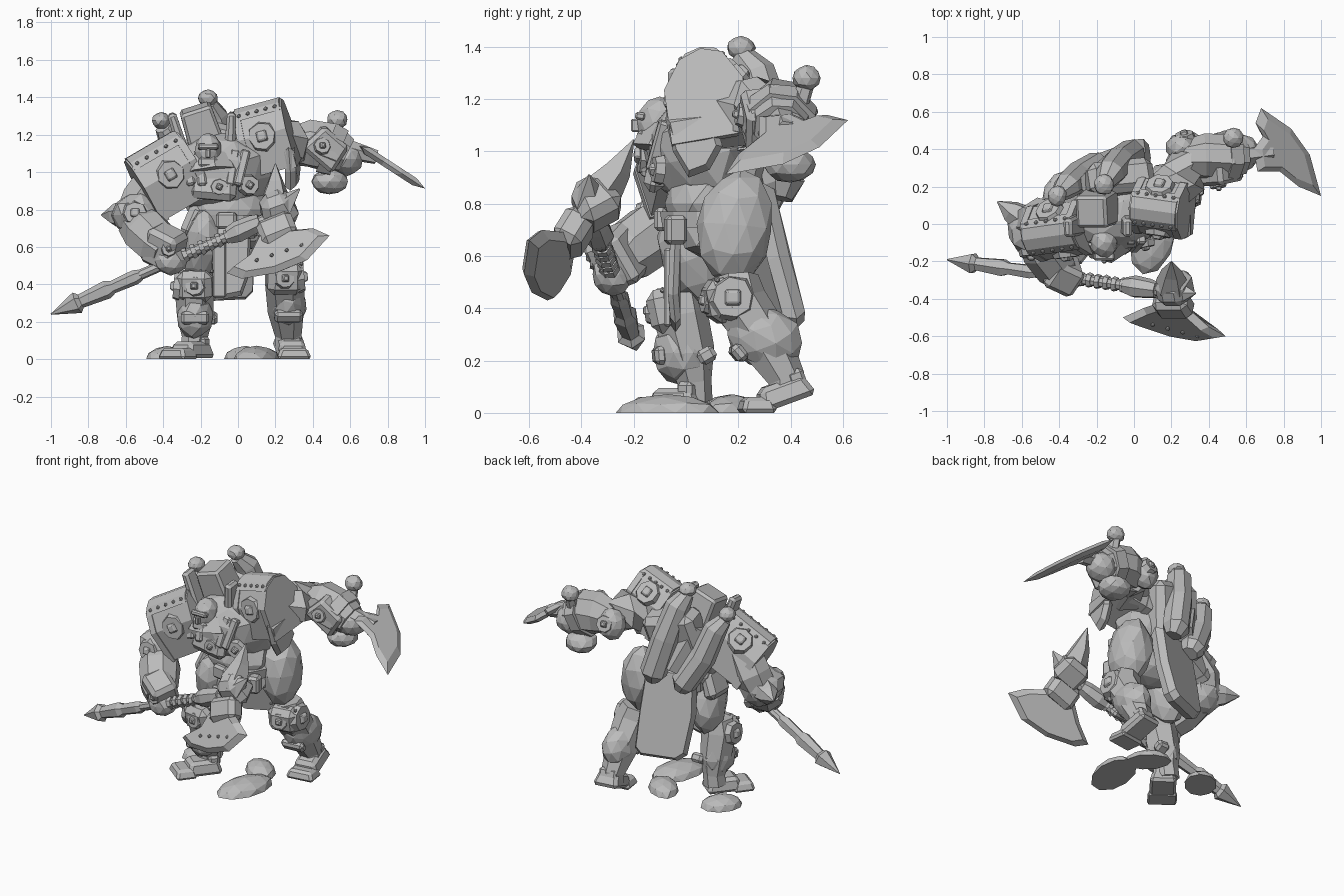
import bpy, bmesh, math, random
from mathutils import Vector, Euler

random.seed(4)
old = bpy.data.objects.get("Cube")
if old:
    bpy.data.objects.remove(old, do_unlink=True)

stone = bpy.data.materials.new("plain grey")
stone.use_nodes = True
stone.diffuse_color = (.5, .5, .5, 1)
stone.node_tree.nodes["Principled BSDF"].inputs["Base Color"].default_value = stone.diffuse_color


def finish(name, bm, bevel=0):
    bmesh.ops.recalc_face_normals(bm, faces=bm.faces)
    mesh = bpy.data.meshes.new(name)
    bm.to_mesh(mesh)
    bm.free()
    mesh.materials.append(stone)
    obj = bpy.data.objects.new(name, mesh)
    bpy.context.collection.objects.link(obj)
    if bevel:
        mod = obj.modifiers.new("chamfer", 'BEVEL')
        mod.width, mod.segments = bevel, 1
    return obj


def turn(degrees):
    return Euler([math.radians(d) for d in degrees]).to_matrix()


def blob(name, centre, radii, degrees=(0, 0, 0), rough=.06, detail=2):
    """Faceted boulder-like volume."""
    bm = bmesh.new()
    bmesh.ops.create_icosphere(bm, subdivisions=detail, radius=1)
    matrix = turn(degrees)
    for v in bm.verts:
        p = v.co * (1 + random.uniform(-rough, rough))
        v.co = matrix @ Vector([a * b for a, b in zip(p, radii)]) + Vector(centre)
    return finish(name, bm)


def box(name, centre, size, degrees=(0, 0, 0), taper=1, bevel=.015):
    """Chamfered block, its top scaled by taper."""
    bm = bmesh.new()
    bmesh.ops.create_cube(bm, size=1)
    matrix = turn(degrees)
    for v in bm.verts:
        k = taper if v.co.z > 0 else 1
        p = Vector((v.co.x * size[0] * k, v.co.y * size[1] * k, v.co.z * size[2]))
        v.co = matrix @ p + Vector(centre)
    return finish(name, bm, bevel)


def loft(name, rings):
    """Skin through rings of points, with end caps."""
    bm = bmesh.new()
    rings = [[bm.verts.new(p) for p in ring] for ring in rings]
    for low, high in zip(rings, rings[1:]):
        for k in range(len(low)):
            j = (k + 1) % len(low)
            bm.faces.new((low[k], low[j], high[j], high[k]))
    bm.faces.new(rings[0])
    bm.faces.new(rings[-1])
    return finish(name, bm)


def tube(name, points, radii, sides=7, rough=.05):
    """Faceted tube through points, one radius each."""
    pts = [Vector(p) for p in points]
    rings = []
    for i, (p, r) in enumerate(zip(pts, radii)):
        axis = (pts[min(i + 1, len(pts) - 1)] - pts[max(i - 1, 0)]).normalized()
        side = axis.cross(Vector((.3, 1, .2))).normalized()
        up = axis.cross(side)
        ring = []
        for k in range(sides):
            a = math.tau * k / sides
            q = r * (1 + random.uniform(-rough, rough))
            ring.append(p + side * math.cos(a) * q + up * math.sin(a) * q)
        rings.append(ring)
    return loft(name, rings)


def blade(name, outline, thick, inner=.75):
    """Plate with a sharp rim and a thicker middle."""
    pts = [Vector(p) for p in outline]
    mid = sum(pts, Vector()) / len(pts)
    normal = sum(((a - mid).cross(b - mid) for a, b in zip(pts, pts[1:] + pts[:1])), Vector()).normalized()
    core = [[mid + (p - mid) * inner + normal * thick * s for p in pts] for s in (-1, 1)]
    return loft(name, [core[0], pts, core[1]])


def studs(name, start, end, count, size=.012):
    """Row of small rivets."""
    for i in range(count):
        at = Vector(start).lerp(Vector(end), i / (count - 1))
        blob(name, at, (size, size, size), rough=0, detail=1)


def emblem(name, centre, size, degrees):
    """Raised disc with a diamond block on it, facing local z."""
    c = Vector(centre)
    out = turn(degrees) @ Vector((0, 0, 1))
    tube(name + "_disc", [c - out * .02, c + out * .015], [size, size * .85], sides=8)
    box(name + "_diamond", c + out * .018, (size * .8, size * .8, .03), degrees, taper=.6, bevel=.005)


def pauldron(side, centre, length, degrees):
    """Arched shoulder guard with a riveted ridge, end rims and emblems."""
    matrix, c = turn(degrees), Vector(centre)

    def put(x, y, z):
        return matrix @ Vector((x, y, z)) + c

    def arch(name, profile, x1, x2, grow=1):
        loft(side + name, [[put(x, y * grow, z * grow) for y, z in profile] for x in (x1, x2)])

    shell = [(-.13, -.18), (-.145, .03), (-.08, .14), (0, .175), (.08, .155), (.15, .05), (.15, -.16)]
    half = length / 2
    arch("_pauldron", shell, -half, half)
    arch("_pauldron_rim", shell, -half - .01, -half + .03, 1.04)
    arch("_pauldron_edge", shell, half - .03, half + .01, 1.04)
    arch("_ridge_band", [(-.1, .13), (-.06, .17), (0, .19), (.06, .18), (.1, .135)], -half, half)
    studs(side + "_ridge_rivet", put(-half * .8, -.08, .155), put(half * .8, -.08, .155), 5)
    studs(side + "_back_rivet", put(-half * .8, .08, .16), put(half * .8, .08, .16), 5)
    for name, y, z, tilt in (("_front", -.135, .02, 80), ("_back", .13, .1, -52)):
        emblem(side + name + "_emblem", put(0, y, z), .085, (degrees[0] + tilt, degrees[1], degrees[2]))


# Torso and hips
blob("chest", (-.09, .06, .99), (.27, .2, .23), (12, 0, 10))
blob("belly", (-.05, .08, .8), (.21, .17, .16))
blob("pelvis", (0, .13, .7), (.2, .16, .13))
tube("belt", [(-.02, .1, .71), (-.02, .1, .77)], [.2, .2], sides=12)
box("belt_buckle", (-.06, -.09, .74), (.11, .05, .09), (0, 0, -10))
for x in (-.2, .06, .15):
    box("pouch", (x, -.04, .7), (.08, .08, .11), (0, 0, x * 90))
box("chest_plate", (-.13, -.1, .95), (.26, .08, .2), (-12, 5, -6), taper=.9, bevel=.03)
emblem("chest_emblem", (-.1, -.14, .92), .05, (85, 20, 0))
emblem("breast_emblem", (.06, -.11, .93), .06, (85, 35, 10))
for x in (-.27, -.2, -.03, .02):
    box("chest_strap", (x, -.1, 1.02), (.05, .06, .2), (-15, x * 90 + 12, 0), bevel=.01)

# Head and collar
blob("head", (-.16, -.1, 1.11), (.075, .09, .1), rough=.04)
box("brow", (-.16, -.175, 1.135), (.11, .04, .03), (-10, 0, 0), bevel=.008)
box("jaw", (-.16, -.155, 1.05), (.1, .07, .06), (-10, 0, 0))
box("nose", (-.16, -.19, 1.1), (.025, .04, .05), bevel=.006)
tube("gorget", [(-.15, -.04, .99), (-.16, -.02, 1.08)], [.17, .13], sides=9)
box("hood_block", (-.2, .08, 1.25), (.19, .19, .2), (10, -18, 0), taper=.9)
for x, lean in ((-.32, -18), (-.04, 3)):
    box("collar_post", (x, -.01, 1.2), (.06, .12, .24), (6, lean, 0), taper=.8)

# Backpack and slanted canisters
box("pack", (-.1, .22, 1.06), (.36, .18, .38), (-12, 14, 6), bevel=.04)
tube("upper_canister", [(-.16, .21, 1.37), (-.13, .27, 1.3), (-.08, .33, 1.1), (-.02, .37, .87), (-.01, .36, .82)],
     [.045, .075, .085, .085, .05], sides=8)
tube("lower_canister", [(-.4, .16, 1.24), (-.36, .2, 1.18), (-.3, .25, 1), (-.2, .31, .82), (-.18, .31, .78)],
     [.045, .07, .08, .08, .05], sides=8)
tube("canister_bridge", [(-.24, .22, 1.18), (-.12, .31, .9)], [.06, .07], sides=6)
blob("upper_cap", (-.16, .21, 1.395), (.055, .055, .045))
blob("lower_cap", (-.41, .15, 1.275), (.05, .055, .045))

# Hanging cloths, the cape swung towards one side
cape = [(-.23, .3, .88), (.08, .29, .88), (.09, .35, .6), (.08, .42, .36), (.04, .43, .32),
        (-.18, .42, .31), (-.23, .41, .35), (-.25, .35, .6)]
blade("back_cape", [(x, y + (x - .07) * .32, z) for x, y, z in cape], .045, .9)
blade("front_cloth", [(-.15, -.04, .7), (.07, -.04, .7), (.06, -.05, .45), (.02, -.04, .34), (-.13, -.04, .31)], .02, .85)
box("cloth_strip", (-.1, -.07, .48), (.07, .03, .3), bevel=.008)

# Legs
blob("left_thigh", (.19, .19, .71), (.125, .145, .22), (-5, -5, 0))
blob("right_thigh", (-.19, .04, .61), (.11, .14, .21), (22, 8, 0))
tube("left_shin", [(.23, .19, .52), (.25, .2, .42), (.26, .31, .26), (.27, .38, .13), (.27, .38, .07)],
     [.09, .11, .1, .075, .07])
tube("right_shin", [(-.22, -.03, .47), (-.23, -.03, .38), (-.23, .01, .23), (-.23, .03, .12), (-.24, .03, .05)],
     [.09, .11, .1, .07, .07])
blob("left_calf", (.27, .3, .29), (.1, .16, .12), (-30, 0, 0))
blob("right_calf", (-.23, -.01, .23), (.1, .12, .12))
for side, x, y, z in (("left", .25, .13, .43), ("right", -.23, -.08, .39)):
    box(side + "_knee_pad", (x, y, z), (.19, .11, .17), (12, 0, x * 40), bevel=.035)
    emblem(side + "_knee", (x, y - .05, z), .06, (85, 0, x * 60))
    studs(side + "_knee_rivet", (x - .09, y - .01, z + .08), (x + .09, y - .01, z + .08), 4)
emblem("left_knee_side", (.34, .18, .44), .09, (0, 85, 0))
emblem("right_knee_side", (-.33, -.04, .39), .08, (0, -85, 0))
box("right_calf_block", (-.15, .08, .22), (.08, .07, .06), (30, 0, 0))
box("right_shin_band", (-.23, -.1, .22), (.15, .05, .07), (5, 0, 5))
box("left_shin_band", (.27, .2, .23), (.15, .05, .07), (40, 0, 5))
box("right_hip_guard", (-.24, .05, .74), (.1, .2, .18), (0, 20, 0), taper=.8, bevel=.03)

# Feet, the left one with its heel raised
for side, x, y, heading, lift in (("left", .28, .37, 8, 20), ("right", -.26, -.04, -38, 0)):
    m = turn((lift, 0, heading))
    here = Vector((x, y, lift * .0012))
    box(side + "_boot", here + m @ Vector((0, .02, .05)), (.17, .23, .09), (lift, 0, heading), taper=.75, bevel=.02)
    front = turn((0, 0, heading)) @ Vector((0, -.1, 0))
    box(side + "_toe", (x + front.x, y + front.y, .03), (.19, .14, .06), (0, 0, heading), taper=.75)
    box(side + "_heel", here + m @ Vector((0, .08, .08)), (.12, .07, .08), (lift, 0, heading))

# Left shoulder and raised arm
pauldron("left", (.15, .085, 1.185), .25, (6, -15, -8))
blade("left_shoulder_shield", [(.27, -.08, 1.13), (.27, .1, 1.16), (.31, .14, 1.02), (.3, .09, .93),
                               (.28, .01, .9), (.28, -.05, 1)], .03, .8)
tube("left_upper_arm", [(.17, .15, 1.13), (.27, .25, 1.16), (.3, .36, 1.14)], [.13, .13, .11])
blob("left_elbow", (.26, .41, 1.13), (.09, .08, .1))
tube("left_forearm", [(.28, .35, 1.14), (.38, .36, 1.15), (.5, .36, 1.13), (.58, .36, 1.09)], [.1, .13, .13, .1], sides=8)
box("left_vambrace", (.47, .28, 1.13), (.22, .14, .17), (10, 40, 12), taper=.8, bevel=.02)
tube("left_cuff", [(.47, .36, 1.13), (.54, .36, 1.1)], [.15, .14], sides=8)
blob("left_fist", (.58, .38, 1.07), (.09, .1, .09))
emblem("vambrace_emblem", (.45, .21, 1.14), .05, (80, 0, 10))
emblem("left_elbow_emblem", (.27, .47, 1.15), .06, (-70, 0, 10))

# Hand axe
tube("hand_axe_grip", [(.53, .47, 1.29), (.53, .44, 1.2), (.52, .4, 1), (.5, .37, .9)], [.03, .035, .035, .035], sides=6)
blob("hand_axe_pommel", (.53, .46, 1.28), (.055, .055, .05))
blob("hand_axe_base", (.49, .4, .95), (.1, .1, .07))
tube("hand_axe_neck", [(.55, .36, 1.13), (.74, .38, 1.08)], [.06, .04], sides=6)
arc = [(.64, .4), (.69, .47), (.65, .54), (.68, .62), (.84, .51), (.94, .37), (1, .15), (.88, .2), (.78, .28), (.66, .28)]
blade("hand_axe_blade", [(x, y, 1.12 - .65 * (x - .68)) for x, y in arc], .022)

# Right shoulder and lowered arm
pauldron("right", (-.38, -.03, .985), .3, (8, -30, 8))
tube("right_upper_arm", [(-.42, 0, .98), (-.51, .02, .85), (-.55, 0, .76)], [.12, .12, .11])
blob("right_elbow", (-.54, -.03, .77), (.135, .14, .125), rough=.08)
tube("right_elbow_spike", [(-.6, .03, .77), (-.66, .07, .77), (-.73, .12, .77)], [.08, .06, .004], sides=6)
emblem("right_elbow_emblem", (-.55, -.16, .78), .07, (82, 0, 0))
tube("right_forearm", [(-.55, -.04, .74), (-.49, -.13, .68), (-.42, -.23, .61), (-.38, -.27, .57)], [.1, .13, .12, .09], sides=8)
box("right_gauntlet", (-.39, -.26, .6), (.2, .18, .21), (20, 25, -25), taper=.9, bevel=.025)
emblem("gauntlet_emblem", (-.37, -.35, .59), .045, (85, 0, 0))
blob("right_fist", (-.36, -.28, .53), (.09, .08, .08))


# Pole weapon, running from the rear spike to the great axe
def pole(t):
    return Vector((t, -.335 - .145 * t, .68 + .44 * t))


tube("pole_shaft", [pole(t) for t in (-.7, -.4, 0, .2)], [.028, .028, .03, .035], sides=8)
tube("rear_spike", [pole(t) for t in (-1, -.86, -.84, -.7, -.67, -.55, -.52)],
     [.003, .06, .038, .05, .035, .04, .03], sides=6, rough=0)
for i in range(8):
    t = -.29 + i * .045
    tube("grip_band", [pole(t), pole(t + .022)], [.042, .036])
tube("pole_sleeve", [pole(t) for t in (-.05, 0, .08, .12)], [.045, .06, .055, .045])
box("great_axe_hub", (.21, -.35, .81), (.21, .19, .18), (30, -20, 0), taper=.7, bevel=.04)
box("great_axe_socket", (.21, -.43, .69), (.2, .12, .15), (-30, -22, 0), bevel=.03)
tube("great_axe_spike", [(.2, -.33, .84), (.2, -.26, .93), (.2, -.2, 1.045)], [.09, .055, .003], sides=5)
tube("great_axe_point", [(.24, -.37, .82), (.33, -.37, .91)], [.07, .004], sides=5)
edge = [(.11, -.43, .66), (.05, -.45, .54), (-.06, -.5, .46), (.02, -.53, .43), (.2, -.59, .46),
        (.37, -.62, .53), (.49, -.6, .66), (.4, -.55, .7), (.3, -.46, .69)]
blade("great_axe_blade", edge, .03, .82)
studs("blade_rivet", (.1, -.54, .53), (.34, -.6, .61), 4)

# Flat ground stones, cut level underneath
for x, y, rx, ry, angle in ((.1, -.07, .12, .2, -15), (.04, .18, .09, .14, 45), (-.38, .17, .1, .13, -40)):
    rock = blob("ground_stone", (x, y, 0), (rx, ry, .07), (0, 0, angle), rough=.03)
    for v in rock.data.vertices:
        v.co.z = max(v.co.z, 0)
